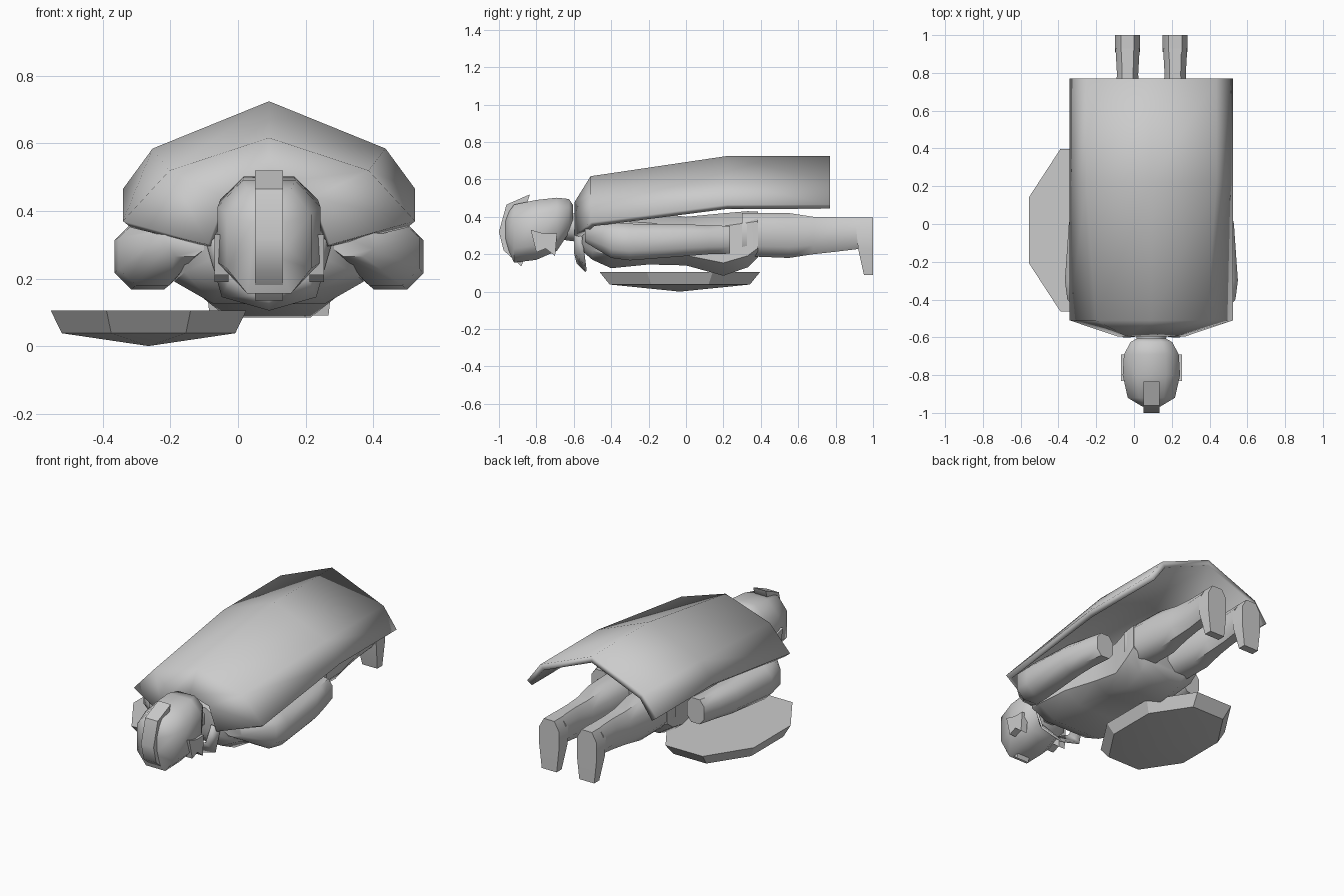
import bpy, math

if "Cube" in bpy.data.objects:
    bpy.data.objects.remove(bpy.data.objects["Cube"])

CX = 0.092  # centre line of the lying figure


def finish(name, verts, faces, smooth=40, recalc=True):
    me = bpy.data.meshes.new(name)
    me.from_pydata(verts, [], faces)
    ob = bpy.data.objects.new(name, me)
    bpy.context.collection.objects.link(ob)
    bpy.ops.object.select_all(action='DESELECT')
    ob.select_set(True)
    bpy.context.view_layer.objects.active = ob
    if recalc:
        bpy.ops.object.mode_set(mode='EDIT')
        bpy.ops.mesh.select_all(action='SELECT')
        bpy.ops.mesh.normals_make_consistent(inside=False)
        bpy.ops.object.mode_set(mode='OBJECT')
    if smooth:
        bpy.ops.object.shade_smooth_by_angle(angle=math.radians(smooth))
    return ob


def loft(name, rings, n=8, power=1.0, axis='y', smooth=50):
    """Rings are (position, centre a, centre b, radius a, radius b)."""
    m = math.cos(math.pi / n) ** power
    verts = []
    for p, ca, cb, ra, rb in rings:
        for i in range(n):
            t = 2 * math.pi * (i + 0.5) / n
            c, s = math.cos(t), math.sin(t)
            a = ca + ra * math.copysign(abs(c) ** power, c) / m
            b = cb + rb * math.copysign(abs(s) ** power, s) / m
            verts.append((a, p, b) if axis == 'y' else (a, b, p))
    faces = [(k * n + i, k * n + (i + 1) % n, (k + 1) * n + (i + 1) % n, (k + 1) * n + i)
             for k in range(len(rings) - 1) for i in range(n)]
    faces += [tuple(range(n)), tuple(range(len(verts) - n, len(verts)))]
    return finish(name, verts, faces, smooth)


def strip(name, rows, thickness, smooth=50):
    """Open sheet from rows of points, thickened."""
    w = len(rows[0])
    faces = [(r * w + i, r * w + i + 1, (r + 1) * w + i + 1, (r + 1) * w + i)
             for r in range(len(rows) - 1) for i in range(w - 1)]
    ob = finish(name, [v for r in rows for v in r], faces, smooth, False)
    mod = ob.modifiers.new("thickness", 'SOLIDIFY')
    mod.thickness = thickness
    bpy.ops.object.modifier_move_to_index(modifier="thickness", index=0)
    return ob


def slab(name, outer, inner, x0, x1):
    """Band between two yz paths, extruded along x."""
    k = len(outer)
    verts = [(x, y, z) for x in (x0, x1) for path in (outer, inner) for y, z in path]
    faces = []
    for i in range(k - 1):
        faces += [(i, i + 1, k + i + 1, k + i),
                  (2 * k + i, 2 * k + i + 1, 3 * k + i + 1, 3 * k + i),
                  (i, i + 1, 2 * k + i + 1, 2 * k + i),
                  (k + i, k + i + 1, 3 * k + i + 1, 3 * k + i)]
    faces += [(e, k + e, 3 * k + e, 2 * k + e) for e in (0, k - 1)]
    return finish(name, verts, faces, 40)


# Cape: half sections mirrored across the centre line
cape = [
    (-0.595, [(0, .48), (.13, .44), (.18, .30)]),
    (-0.51, [(0, .617), (.295, .52), (.433, .37)]),
    (0.22, [(0, .725), (.345, .585), (.433, .465)]),
    (0.77, [(0, .725), (.345, .585), (.433, .465)]),
]
rows = []
for y, half in cape:
    pts = [(-x, z) for x, z in half[:0:-1]] + half
    rows.append([(CX + x, y, z) for x, z in pts])
strip("cape", rows, 0.037)

# Collar hanging in a V around the neck
outer = [(.185, -.565, .30), (.14, -.545, .145), (0, -.54, .105)]
inner = [(.15, -.60, .33), (.11, -.60, .21), (0, -.585, .15)]
rows = [[(CX - x, y, z) for x, y, z in p] + [(CX + x, y, z) for x, y, z in p[-2::-1]]
        for p in (outer, inner)]
strip("collar", rows, 0.012)

# Torso with hips and hem
loft("torso", [
    (-.57, CX, .32, .15, .09), (-.50, CX, .29, .25, .12),
    (-.40, CX, .285, .28, .16), (-.20, CX, .285, .25, .14),
    (.00, CX, .27, .20, .13), (.20, CX, .252, .21, .167),
    (.33, CX, .28, .235, .15), (.385, CX, .305, .235, .122)], 8, 0.6)

loft("neck", [(-.68, CX, .35, .07, .07), (-.50, CX, .335, .09, .08)], 8)

# Head in helmet, face down
loft("head", [
    (-.965, CX, .33, .05, .07), (-.92, CX, .31, .125, .155),
    (-.80, CX, .33, .152, .16), (-.69, CX, .36, .145, .142),
    (-.625, CX, .405, .11, .09), (-.605, CX, .41, .075, .055)], 8, 0.75)
slab("helmet_crest",
     [(-.835, .52), (-.96, .465), (-1, .32), (-.975, .22), (-.88, .135)],
     [(-.85, .47), (-.91, .43), (-.94, .32), (-.93, .24), (-.86, .19)],
     CX - .042, CX + .042)

for side, label in ((-1, "left"), (1, "right")):
    # Cheek guard
    slab("cheek_guard_" + label, [(-.83, .33), (-.76, .31), (-.69, .31)],
         [(-.80, .21), (-.75, .23), (-.70, .19)], CX + side * .12, CX + side * .162)
    # Arm with blunt end
    loft("arm_" + label, [(y, CX + side * x, z, rx, rz) for y, x, z, rx, rz in (
        (-.54, .25, .31, .06, .045), (-.40, .345, .275, .10, .095),
        (-.30, .36, .265, .098, .098), (.00, .355, .275, .082, .085),
        (.12, .34, .277, .07, .077), (.235, .32, .277, .058, .074))], 8, 0.8)
    # Leg
    lx = CX + side * .126
    loft("leg_" + label, [
        (.30, lx, .305, .11, .115), (.55, lx, .30, .092, .12),
        (.68, lx, .30, .068, .10), (.79, lx, .305, .056, .093),
        (.93, lx, .312, .064, .083)], 8, 0.75)
    # Boot, toe pointing down
    loft("boot_" + label, [
        (.09, lx, .975, .05, .024), (.23, lx, .96, .066, .04),
        (.34, lx, .955, .066, .045), (.395, lx, .955, .035, .045)], 4, 1, 'z', 30)

# Octagonal shield lying flat
sx, sy = -0.265, -0.033
octagon = [(1, .41), (.43, 1), (-.43, 1), (-1, .41), (-1, -.41), (-.43, -1), (.43, -1), (1, -.41)]
verts = [(sx + a * rx, sy + b * ry, z)
         for rx, ry, z in ((.29, .43, .106), (.257, .375, .038)) for a, b in octagon]
verts.append((sx, sy, 0))
faces = [tuple(range(8))]
for i in range(8):
    j = (i + 1) % 8
    faces += [(i, j, 8 + j, 8 + i), (8 + i, 8 + j, 16)]
finish("shield", verts, faces, 25)
